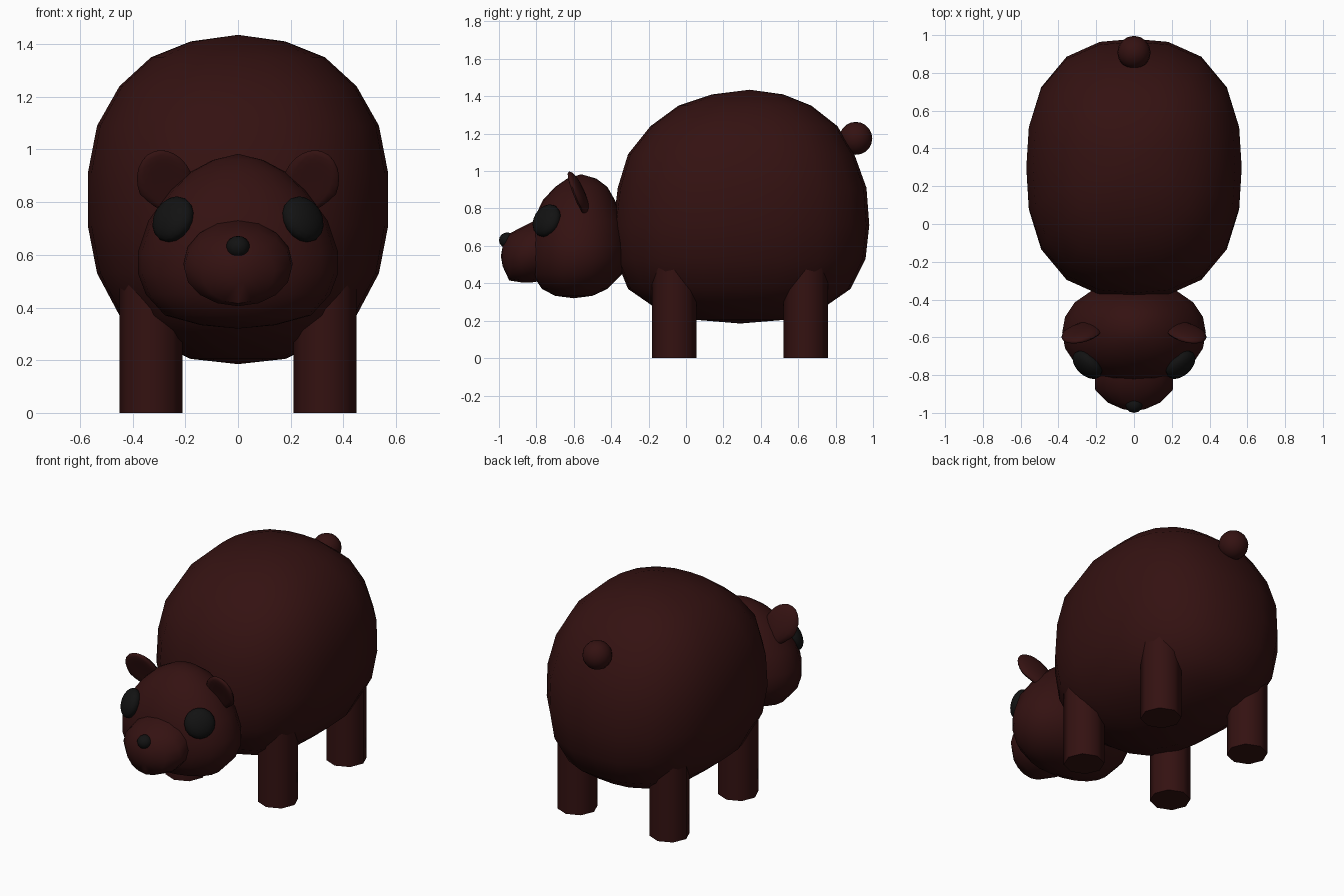
import bpy, bmesh, math
from mathutils import Vector, Matrix

if "Cube" in bpy.data.objects:
    bpy.data.objects.remove(bpy.data.objects["Cube"])


def material(name, rgb):
    m = bpy.data.materials.new(name)
    m.diffuse_color = (*rgb, 1)
    m.use_nodes = True
    m.node_tree.nodes["Principled BSDF"].inputs["Base Color"].default_value = m.diffuse_color
    return m


brown = material("dark_brown", (0.034, 0.0058, 0.0056))
black = material("black", (0.006, 0.006, 0.006))


def finish(bm, name, mat, angle=50):
    bmesh.ops.recalc_face_normals(bm, faces=bm.faces)
    me = bpy.data.meshes.new(name)
    bm.to_mesh(me)
    bm.free()
    me.materials.append(mat)
    ob = bpy.data.objects.new(name, me)
    bpy.context.collection.objects.link(ob)
    bpy.ops.object.select_all(action='DESELECT')
    ob.select_set(True)
    bpy.context.view_layer.objects.active = ob
    bpy.ops.object.shade_smooth_by_angle(angle=math.radians(angle))
    return ob


def loft(name, mat, rows, start, end, axis, power, sides=20):
    """Skin superelliptic rings; row = (position, half width in x, low, high of third axis)."""
    bm = bmesh.new()
    rings = []
    for pos, half, lo, hi in rows:
        ring = []
        for i in range(sides):
            a = 2 * math.pi * i / sides
            c, s = math.cos(a), math.sin(a)
            r = (abs(c) ** power + abs(s) ** power) ** (-1 / power)
            x, t = half * c * r, (lo + hi) / 2 + (hi - lo) / 2 * s * r
            ring.append(bm.verts.new((x, t, pos) if axis == 'Z' else (x, pos, t)))
        rings.append(ring)
    for a, b in zip(rings, rings[1:]):
        for i in range(sides):
            j = (i + 1) % sides
            bm.faces.new((a[i], a[j], b[j], b[i]))
    for ring, tip in ((rings[0], start), (rings[-1], end)):
        v = bm.verts.new(tip)
        for i in range(sides):
            bm.faces.new((ring[i], ring[(i + 1) % sides], v))
    return finish(bm, name, mat)


def ellipsoid(name, mat, centre, size, normal=(0, 0, 1), segs=16, rings=10):
    bm = bmesh.new()
    bmesh.ops.create_uvsphere(bm, u_segments=segs, v_segments=rings, radius=1)
    rot = Vector(normal).to_track_quat('Z', 'Y').to_matrix().to_4x4()
    bm.transform(Matrix.Translation(centre) @ rot @ Matrix.Diagonal((*size, 1)))
    return finish(bm, name, mat)


# body: rounded barrel, fuller at the bottom
loft("body", brown, [
    (0.205, 0.18, 0.05, 0.53), (0.28, 0.34, -0.18, 0.75), (0.37, 0.45, -0.31, 0.88),
    (0.53, 0.535, -0.375, 0.96), (0.71, 0.57, -0.39, 0.98), (0.91, 0.57, -0.365, 0.965),
    (1.09, 0.535, -0.31, 0.90), (1.24, 0.45, -0.19, 0.81), (1.35, 0.33, -0.04, 0.67),
    (1.41, 0.18, 0.14, 0.52)], (0, 0.29, 0.185), (0, 0.34, 1.435), 'Z', 2.5)

# head
loft("head", brown, [
    (0.333, 0.14, -0.70, -0.50), (0.37, 0.277, -0.77, -0.42), (0.45, 0.35, -0.825, -0.34),
    (0.53, 0.38, -0.84, -0.31), (0.61, 0.38, -0.84, -0.31), (0.73, 0.34, -0.82, -0.33),
    (0.845, 0.255, -0.765, -0.38), (0.915, 0.18, -0.70, -0.42),
    (0.96, 0.095, -0.635, -0.48)], (0, -0.60, 0.32), (0, -0.56, 0.983), 'Z', 2.15)

# muzzle and nose
loft("muzzle", brown, [
    (-0.74, 0.20, 0.42, 0.735), (-0.82, 0.207, 0.405, 0.73), (-0.88, 0.205, 0.405, 0.70),
    (-0.945, 0.14, 0.415, 0.665), (-0.98, 0.06, 0.49, 0.60)],
    (0, -0.70, 0.57), (0, -0.99, 0.545), 'Y', 2.0, 16)
ellipsoid("nose", black, (0, -0.955, 0.63), (0.045, 0.045, 0.042), segs=12, rings=8)

# tail
ellipsoid("tail", brown, (0, 0.908, 1.175), (0.088, 0.088, 0.088))


def ear(name, side):
    """Teardrop disc, pointed at the base and scooped on its front."""
    bm = bmesh.new()
    bmesh.ops.create_uvsphere(bm, u_segments=16, v_segments=12, radius=1)
    for v in bm.verts:
        x, y, z = v.co
        taper = 1 if z > 0 else 1 + 0.45 * z
        scoop = 0.7 * max(0, 1 - x * x - z * z) if y < 0 else 0
        v.co = (0.105 * x * taper, 0.036 * (y + scoop), 0.14 * z)
    tilt = Matrix.Rotation(side * math.radians(22), 4, 'Y') @ Matrix.Rotation(math.radians(22), 4, 'X')
    bm.transform(Matrix.Translation((side * 0.275, -0.575, 0.87)) @ tilt)
    return finish(bm, name, brown)


# paired parts
for side, label in ((-1, "left"), (1, "right")):
    ear(label + "_ear", side)
    ellipsoid(label + "_eye", black, (side * 0.247, -0.745, 0.735), (0.092, 0.092, 0.05),
              (side * 0.62, -0.68, 0.38))
    for y, end in ((-0.063, "front"), (0.64, "rear")):
        bm = bmesh.new()
        bmesh.ops.create_cone(bm, cap_ends=True, segments=8, radius1=0.12, radius2=0.12, depth=0.5)
        bm.transform(Matrix.Translation((side * 0.33, y, 0.25)))
        finish(bm, f"{label}_{end}_leg", brown)
